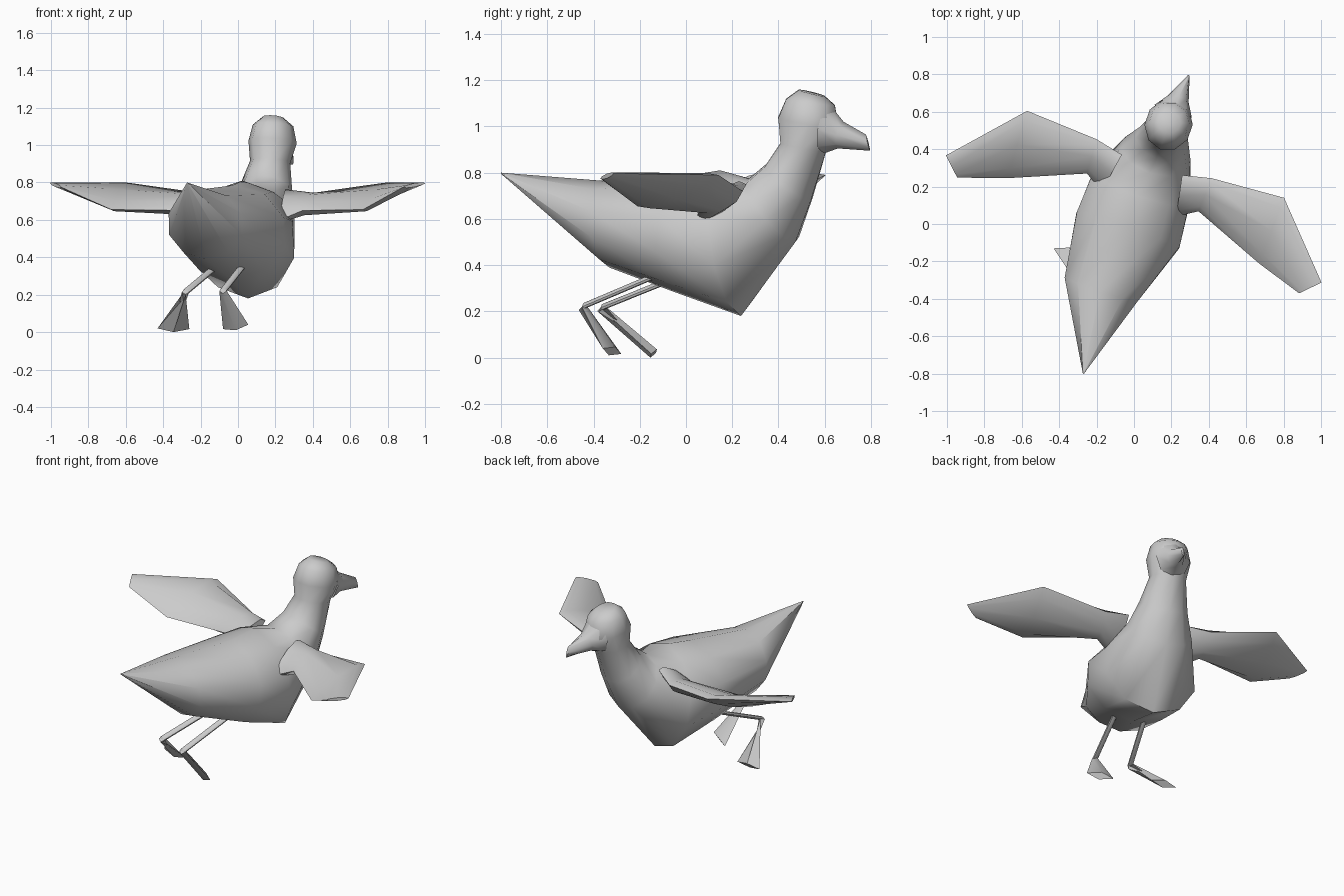
import bpy, bmesh
from math import sin, cos, pi, radians
from mathutils import Vector as V

if "Cube" in bpy.data.objects:
    bpy.data.objects.remove(bpy.data.objects["Cube"])

YAW = radians(18.7)                      # the bird faces slightly to one side
SIDE = V((cos(YAW), -sin(YAW), 0))
FWD = V((sin(YAW), cos(YAW), 0))
UP = V((0, 0, 1))


def P(u, v, z):
    """Point from sideways / forward / height in the bird's own frame."""
    return SIDE * u + FWD * v + UP * z


def loft(name, rings, n=10, angle=50):
    """Skin elliptical rings given as (end a, end b, half-width vector)."""
    bm = bmesh.new()
    loops = []
    for a, b, w in rings:
        c, r = (a + b) / 2, (a - b) / 2
        loops.append([bm.verts.new(c + r * cos(2 * pi * i / n) + w * sin(2 * pi * i / n))
                      for i in range(n)])
    for p, q in zip(loops, loops[1:]):
        for i in range(n):
            j = (i + 1) % n
            bm.faces.new((p[i], p[j], q[j], q[i]))
    bm.faces.new(loops[0])
    bm.faces.new(loops[-1])
    bmesh.ops.remove_doubles(bm, verts=bm.verts[:], dist=0.0005)
    bmesh.ops.recalc_face_normals(bm, faces=bm.faces[:])
    me = bpy.data.meshes.new(name)
    bm.to_mesh(me)
    bm.free()
    me.shade_smooth()
    me.set_sharp_from_angle(angle=radians(angle))
    ob = bpy.data.objects.new(name, me)
    bpy.context.collection.objects.link(ob)
    return ob


def spine(rows):
    """Rings along the body: back y, z, belly y, z, half-width, sideways shift."""
    k = 1 / cos(YAW)
    return [(P(s, y1 * k, z1), P(s, y2 * k, z2), SIDE * w)
            for y1, z1, y2, z2, w, s in rows]


# Tail, body, neck and head as one skin
loft("body", spine([
    (-.80, .800, -.80, .795, .003, 0),
    (-.38, .765, -.35, .39, .215, -.055),
    (-.02, .785, -.06, .285, .305, -.02),
    (.14, .81, .23, .18, .285, -.025),
    (.27, .775, .47, .50, .195, -.01),
    (.35, .84, .54, .68, .145, 0),
    (.41, .93, .605, .89, .108, 0),
    (.40, 1.04, .665, .99, .128, .005),
    (.435, 1.12, .645, 1.09, .108, .005),
    (.49, 1.16, .60, 1.13, .06, .005)]), angle=60)

# Beak
loft("beak", spine([
    (.62, 1.10, .59, .88, .105, .005),
    (.685, 1.02, .66, .905, .058, .01),
    (.785, .965, .803, .895, .008, .022)]), n=8, angle=60)

# Wings, mirrored about the body
for s, name in ((-1, "left_wing"), (1, "right_wing")):
    def W(u, v, z):
        return P(-.01 + s * u, v, z)
    loft(name, [
        (W(.17, .33, .75), W(.21, .11, .60), UP * .05),
        (W(.325, .365, .72), W(.315, .175, .65), UP * .05),
        (W(.725, .39, .79), W(.71, .015, .655), UP * .04),
        (W(1.06, .025, .797), W(.965, -.068, .775), UP * .01)], n=8, angle=60)

# Legs with flat, fan-shaped feet
for name, hip, knee, outer, inner in (
        ("left", (-.13, -.06, .34), (-.28, -.37, .215), (-.43, -.13, .02), (-.26, -.15, .016)),
        ("right", (.03, -.12, .36), (-.08, -.45, .22), (.055, -.36, .04), (-.08, -.28, .016))):
    hip, knee, outer, inner = map(V, (hip, knee, outer, inner))
    x, z = V((.018, 0, 0)), V((0, .006, .016))
    loft(name + "_thigh", [(hip + x, hip - x, z), (knee + x, knee - x, z)], n=8)
    x, z = V((.02, 0, 0)), V((0, .014, .014))
    loft(name + "_foot", [(knee + x, knee - x, z), (outer, inner, V((0, .014, .018)))], n=4)
